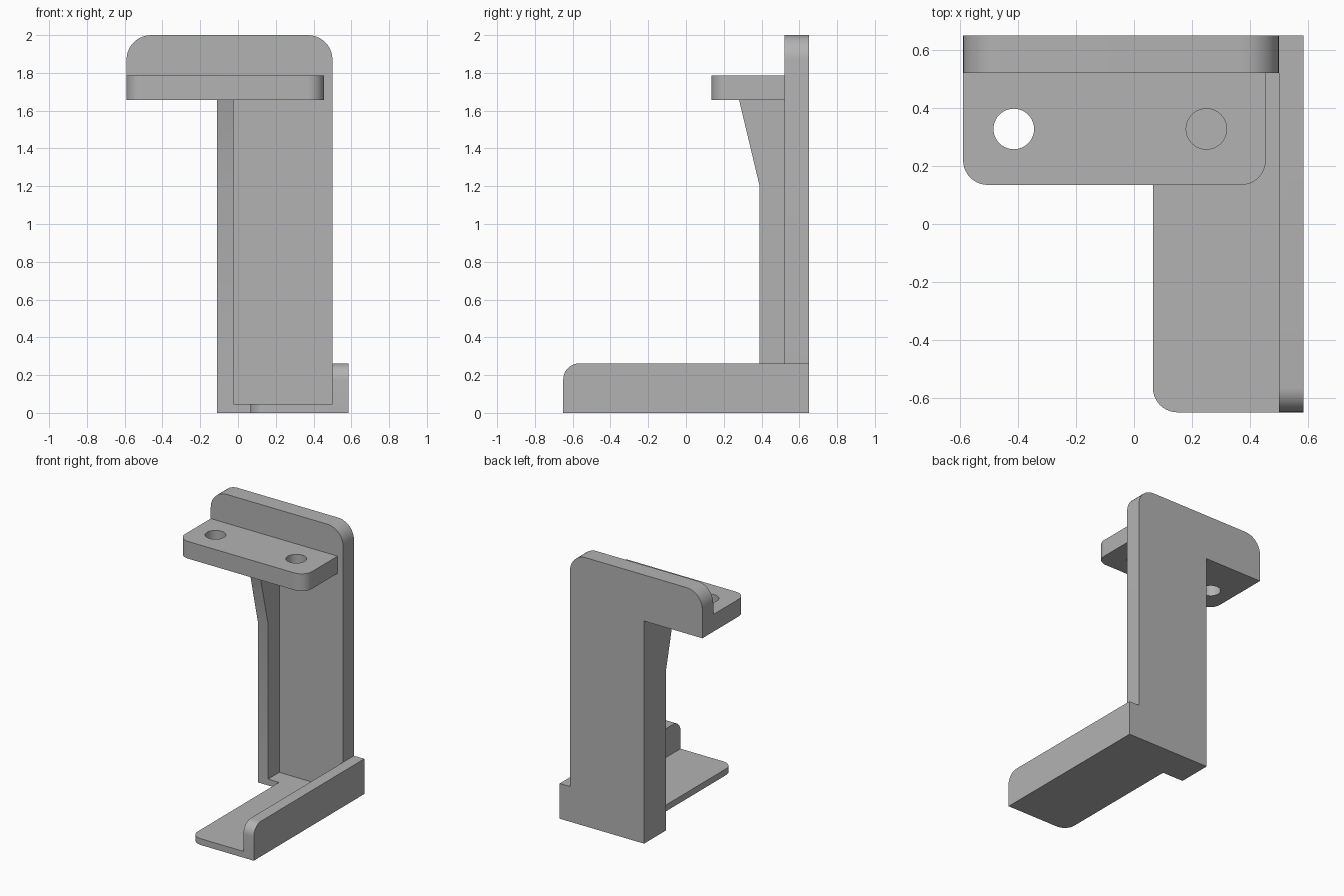
import bpy, bmesh, math
from mathutils import Vector

cube = bpy.data.objects.get("Cube")
if cube:
    bpy.data.objects.remove(cube, do_unlink=True)

grey = bpy.data.materials.new("plain_grey")
grey.use_nodes = True
grey.diffuse_color = (0.45, 0.45, 0.45, 1)
grey.node_tree.nodes["Principled BSDF"].inputs["Base Color"].default_value = grey.diffuse_color


def rounded(corners, steps=10):
    """Outline from (u, v) or (u, v, radius) corners; rounded ones are square corners."""
    pts = []
    for i, c in enumerate(corners):
        p = Vector(c[:2])
        if len(c) == 2:
            pts.append(p)
            continue
        to_prev = (Vector(corners[i - 1][:2]) - p).normalized()
        to_next = (Vector(corners[(i + 1) % len(corners)][:2]) - p).normalized()
        for k in range(steps + 1):
            t = math.pi / 2 * k / steps
            pts.append(p + c[2] * (to_prev * (1 - math.sin(t)) + to_next * (1 - math.cos(t))))
    return pts


def prism(name, axis, lo, hi, corners):
    """Extrude an outline along an axis from lo to hi."""
    place = {"x": lambda p, w: (w, p.x, p.y),
             "y": lambda p, w: (p.x, w, p.y),
             "z": lambda p, w: (p.x, p.y, w)}[axis]
    bm = bmesh.new()
    outline = rounded(corners)
    low = [bm.verts.new(place(p, lo)) for p in outline]
    high = [bm.verts.new(place(p, hi)) for p in outline]
    bm.faces.new(low)
    bm.faces.new(high)
    n = len(outline)
    for i in range(n):
        j = (i + 1) % n
        bm.faces.new((low[i], low[j], high[j], high[i]))
    bmesh.ops.recalc_face_normals(bm, faces=bm.faces)
    mesh = bpy.data.meshes.new(name)
    bm.to_mesh(mesh)
    bm.free()
    mesh.materials.append(grey)
    ob = bpy.data.objects.new(name, mesh)
    bpy.context.collection.objects.link(ob)
    return ob


def combine(body, part, operation):
    """Merge a part into the body, or cut it away, and drop the part."""
    mod = body.modifiers.new(part.name, "BOOLEAN")
    mod.operation, mod.object, mod.solver = operation, part, "EXACT"
    bpy.context.view_layer.objects.active = body
    bpy.ops.object.modifier_apply(modifier=mod.name)
    bpy.data.objects.remove(part, do_unlink=True)


left, right, back = -0.59, 0.5, 0.65
rib_x, rib_front, arm_z = -0.11, 0.39, 1.657

# Upright back plate with an arm at the top
bracket = prism("bracket", "y", 0.522, back, [
    (rib_x, 0), (right, 0), (right, 2, 0.13), (left, 2, 0.13), (left, arm_z), (rib_x, arm_z)])

# Mounting shelf with rounded front corners
shelf = prism("shelf", "z", arm_z, 1.785, [
    (left, 0.135, 0.085), (0.455, 0.135, 0.085), (0.455, 0.58), (left, 0.58)])

# Side rib, flaring forward under the shelf
rib = prism("rib", "x", rib_x, -0.025, [
    (rib_front, 0), (0.58, 0), (0.58, 1.72), (0.266, 1.72), (rib_front, 1.2)])

# Thin foot plate reaching forward
foot = prism("foot", "z", 0, 0.047, [
    (0.065, -back, 0.085), (0.585, -back), (0.585, back), (rib_x, back),
    (rib_x, rib_front), (0.065, rib_front)])

# Low wall along the foot's outer edge
foot_wall = prism("foot_wall", "x", right, 0.585, [
    (-back, 0), (back, 0), (back, 0.262), (-back, 0.262, 0.085)])

for part in (shelf, rib, foot, foot_wall):
    combine(bracket, part, "UNION")

# Screw holes through the shelf
for x in (-0.415, 0.25):
    circle = [(x + 0.07 * math.cos(a), 0.328 + 0.07 * math.sin(a))
              for a in (math.tau * k / 40 for k in range(40))]
    combine(bracket, prism("screw_hole", "z", 1.6, 1.85, circle), "DIFFERENCE")

bpy.ops.object.select_all(action="DESELECT")
bracket.select_set(True)
bpy.context.view_layer.objects.active = bracket
bpy.ops.object.shade_smooth_by_angle(angle=math.radians(30))
